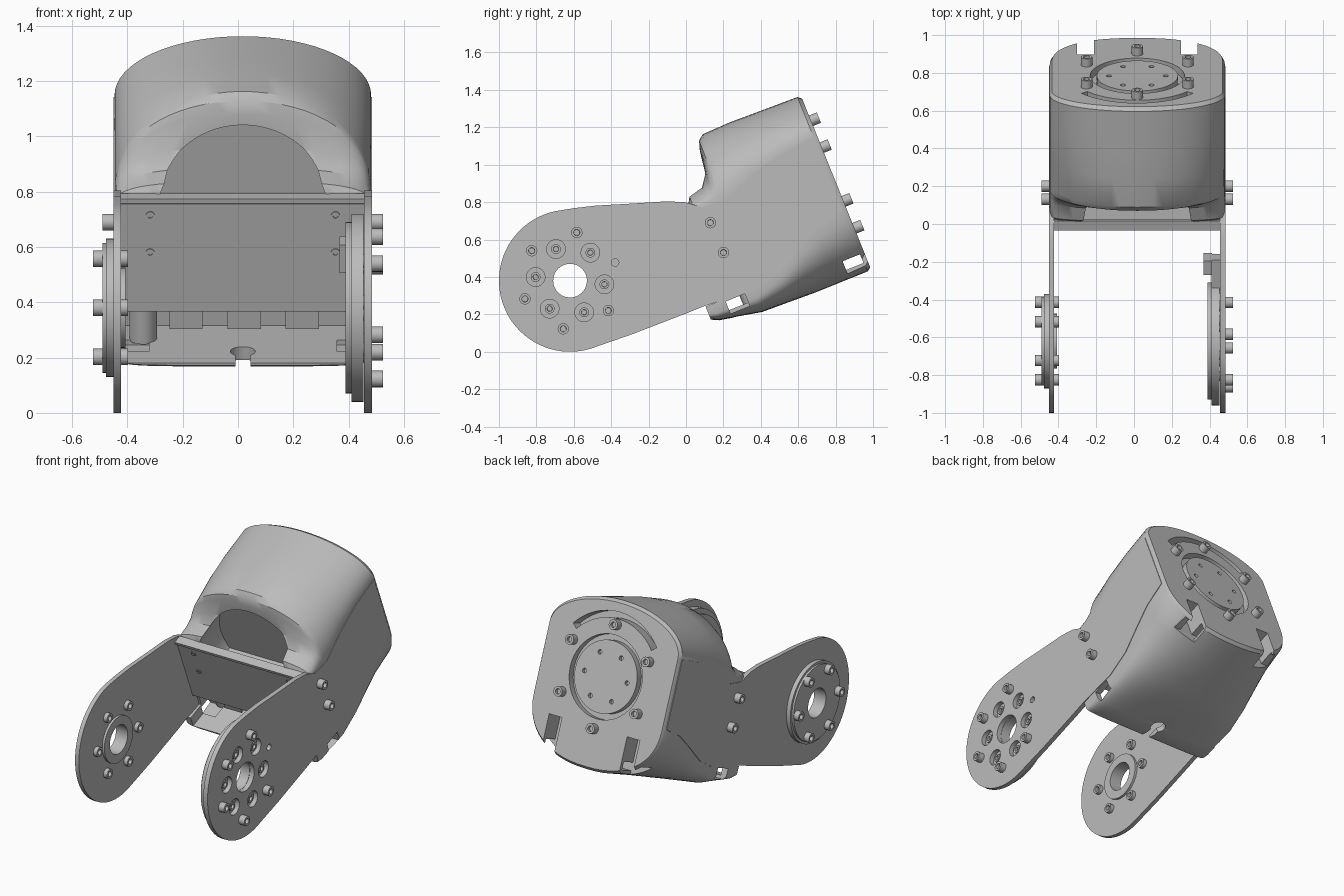
import bpy, bmesh, math
from math import cos, sin, pi, radians
from mathutils import Matrix

if "Cube" in bpy.data.objects:
    bpy.data.objects.remove(bpy.data.objects["Cube"], do_unlink=True)

grey = bpy.data.materials.new("satin_grey")
grey.use_nodes = True
colour = (0.5, 0.5, 0.5, 1)
grey.diffuse_color = colour
for node in grey.node_tree.nodes:
    if node.type == 'BSDF_PRINCIPLED':
        node.inputs["Base Color"].default_value = colour

# Local frame: x across, s along the tilted arm, t upward; origin on the pivot
FRAME = Matrix.Translation((0.0175, -0.62, 0.38)) @ Matrix.Rotation(radians(22), 4, 'X')
W = 0.464
END = 1.515
made = []


def skin(name, rings, socket=0):
    """Closed solid skinned over rings of equal point count."""
    bm = bmesh.new()
    rows = [[bm.verts.new(p) for p in ring] for ring in rings]
    for a, b in zip(rows, rows[1:]):
        for i in range(len(a)):
            j = (i + 1) % len(a)
            bm.faces.new((a[i], a[j], b[j], b[i]))
    bm.faces.new(rows[0])
    cap = bm.faces.new(rows[-1])
    bmesh.ops.recalc_face_normals(bm, faces=bm.faces[:])
    if socket:
        bmesh.ops.inset_region(bm, faces=[cap], thickness=socket)
        bmesh.ops.inset_region(bm, faces=[cap], thickness=0.001, depth=-0.02)
    bm.transform(FRAME)
    mesh = bpy.data.meshes.new(name)
    bm.to_mesh(mesh)
    bm.free()
    mesh.materials.append(grey)
    obj = bpy.data.objects.new(name, mesh)
    bpy.context.scene.collection.objects.link(obj)
    made.append(obj)
    return obj


def prism(name, pts, axis, a, b, socket=0):
    place = {'x': lambda p, q, d: (d, p, q),
             's': lambda p, q, d: (p, d, q),
             't': lambda p, q, d: (p, q, d)}[axis]
    return skin(name, [[place(p, q, d) for p, q in pts] for d in (a, b)], socket)


def arc(r, a0, a1, n, centre=(0, 0)):
    return [(centre[0] + r * cos(radians(a0 + (a1 - a0) * i / n)),
             centre[1] + r * sin(radians(a0 + (a1 - a0) * i / n))) for i in range(n + 1)]


def cyl(name, axis, a, b, r, centre=(0, 0), n=48, socket=0):
    return prism(name, arc(r, 0, 360, n, centre)[:-1], axis, a, b, socket)


def box(name, x, s, t):
    return prism(name, [(x[0], t[0]), (x[1], t[0]), (x[1], t[1]), (x[0], t[1])], 's', *s)


def screw(name, axis, a, b, centre, r=0.03):
    return cyl(name, axis, a, b, r, centre, 20, r * 0.45)


def around(r, start, count=6):
    return arc(r, start, start + 360, count)[:-1]


def cut(obj, cutters):
    for c in cutters:
        c.hide_render = True
        mod = obj.modifiers.new("cut", 'BOOLEAN')
        mod.operation = 'DIFFERENCE'
        mod.solver = 'EXACT'
        mod.object = c
    deps = bpy.context.evaluated_depsgraph_get()
    mesh = bpy.data.meshes.new_from_object(obj.evaluated_get(deps))
    obj.modifiers.clear()
    obj.data = mesh


def discard(cutters):
    for c in cutters:
        made.remove(c)
        bpy.data.objects.remove(c, do_unlink=True)


def shell_ring(s, base, edge, crown, n, w=W):
    """Flat sides from base to edge, then a superellipse to the crown."""
    pts = [(w, s, base)]
    for i in range(33):
        a = pi * i / 32
        c, d = cos(a), abs(sin(a))
        pts.append((math.copysign(w * abs(c) ** (2 / n), c), s,
                    edge + (crown - edge) * d ** (2 / n)))
    return pts + [(-w, s, base)]


# Upper cover with front feet, and lower cover with an open tray at the front
upper = skin("upper_cover", [shell_ring(s, -0.1, e, c, n) for s, e, c, n in (
    (0.74, 0.08, 0.15, 3), (0.76, 0.09, 0.185, 3), (0.84, 0.09, 0.205, 3),
    (0.885, 0.09, 0.27, 2.6), (0.905, 0.09, 0.39, 2.2), (0.92, 0.09, 0.435, 2.1),
    (0.95, 0.1, 0.46, 2), (1.11, 0.165, 0.465, 2), (1.29, 0.205, 0.46, 2),
    (1.495, 0.225, 0.455, 2))] + [shell_ring(END, -0.1, 0.22, 0.437, 2, W - 0.012)])
lower = skin("lower_cover", [shell_ring(s, b, e, c, n) for s, b, e, c, n in (
    (0.62, -0.4, -0.42, -0.475, 6), (0.66, -0.4, -0.42, -0.495, 6),
    (0.735, -0.4, -0.42, -0.51, 5), (0.745, -0.1, -0.42, -0.51, 5),
    (0.89, -0.1, -0.42, -0.54, 4), (1.05, -0.1, -0.38, -0.545, 3),
    (1.195, -0.1, -0.3, -0.55, 2.6), (1.33, -0.1, -0.235, -0.55, 2.4),
    (1.495, -0.1, -0.2, -0.55, 2.3))] + [shell_ring(END, -0.1, -0.2, -0.535, 2.3, W - 0.012)])

seat = cyl("seat_cutter", 's', 1.47, 1.6, 0.25)
mouth = cyl("mouth_cutter", 's', 0.5, 0.96, 0.32, (0, 0.03), 64)
slot = prism("slot_cutter", arc(0.385, 40, 140, 24) + arc(0.345, 140, 40, 24), 's', 1.44, 1.6)
tray = box("tray_cutter", (-0.425, 0.425), (0.5, 0.98), (-0.465, -0.3))
key_slot = box("key_slot_cutter", (-0.027, 0.027), (0.5, 0.72), (-0.7, -0.44))
key_hole = cyl("key_hole_cutter", 't', -0.7, -0.44, 0.045, (0, 0.73))
end_slot = box("end_slot_cutter", (-0.6, 0.6), (1.39, 1.49), (-0.5, -0.45))
sides = []
for d in (-1, 1):
    sides.append(box("window_cutter", sorted((d * 0.34, d * 0.6)), (0.73, 0.84), (-0.485, -0.415)))
    sides.append(box("notch_cutter", sorted((d * 0.23, d * 0.32)), (1.39, 1.6), (-0.7, -0.3)))
cut(upper, [seat, mouth, slot])
cut(lower, [seat, tray, key_slot, key_hole, end_slot] + sides)
discard([seat, mouth, slot, tray, key_slot, key_hole, end_slot] + sides)

# Output flange and its screws
flange = cyl("output_flange", 's', 1.45, END, 0.215, n=64)
dots = [cyl("dot_cutter", 's', 1.49, 1.6, 0.014, p, 12) for p in around(0.15, 0)]
cut(flange, dots)
discard(dots)
for p in around(0.31, 90):
    screw("flange_screw", 's', 1.5, 1.56, p)

# Front panel, strip, screws and the blocks beneath it
box("front_panel", (-0.44, 0.44), (0.705, 0.742), (-0.3, 0.12))
box("panel_strip", (-0.44, 0.44), (0.69, 0.745), (0.127, 0.145))
for x in (-0.335, 0.335):
    for t in (0.075, -0.07):
        screw("panel_screw", 's', 0.72, 0.7, (x, t), 0.016)
for x in (-0.205, 0.005, 0.215):
    box("tray_block", (x - 0.06, x + 0.06), (0.75, 0.99), (-0.385, -0.29))
cyl("tray_post", 't', -0.47, -0.29, 0.05, (-0.36, 0.86), 24)

# Side plates share one outline
outline = arc(0.38, 80, 270, 40) + [
    (0.2, -0.39), (0.51, -0.395), (0.62, -0.395), (0.88, -0.415), (1.05, -0.38),
    (1.2, -0.3), (1.33, -0.235), (1.49, -0.2), (1.49, 0.22), (1.29, 0.205),
    (1.11, 0.16), (0.92, 0.085), (0.8, 0.1), (0.73, 0.157), (0.64, 0.199),
    (0.45, 0.262), (0.28, 0.32), (0.163, 0.352)]
left = prism("left_plate", outline, 'x', 0.4375, 0.4675)
right = prism("right_plate", outline, 'x', -0.4675, -0.44)

# Left pivot: stepped inner disc, ring of holes and screws, connector
disc = cyl("left_drive_disc", 'x', 0.392, 0.436, 0.34, n=64)
step = cyl("left_drive_step", 'x', 0.372, 0.393, 0.31, n=64)
bore = cyl("bore_cutter", 'x', -1, 1, 0.09)
holes = [cyl("hole_cutter", 'x', 0.43, 0.6, 0.05, p, 24) for p in around(0.185, 32)]
pin = cyl("pin_cutter", 'x', 0.43, 0.6, 0.02, (0.26, 0), 16)
cut(left, [bore, pin] + holes)
cut(disc, [bore])
cut(step, [bore])
discard(holes + [pin])
for i, p in enumerate(around(0.26, 0)):
    if i:
        screw("left_pivot_screw", 'x', 0.46, 0.507, p)
for p in around(0.185, 32):
    screw("left_inner_screw", 'x', 0.43, 0.455, p, 0.026)
box("connector_arm", (0.392, 0.438), (0.3, 0.49), (-0.02, 0.07))
box("connector_block", (0.35, 0.395), (0.41, 0.49), (-0.03, 0.08))

# Right pivot: outer bearing ring, inner collar, screws on both faces
ring = cyl("right_bearing_ring", 'x', -0.467, -0.495, 0.25, n=64)
lip = cyl("right_bearing_lip", 'x', -0.494, -0.508, 0.235, n=64)
collar = cyl("right_collar", 'x', -0.441, -0.425, 0.145)
for obj in (right, ring, lip, collar):
    cut(obj, [bore])
discard([bore])
for p in around(0.205, -22):
    screw("right_outer_screw", 'x', -0.5, -0.5425, p)
    screw("right_inner_screw", 'x', -0.45, -0.415, p)

# Screws joining the plates to the body
for p in ((0.812, 0.006), (0.817, -0.168)):
    screw("left_body_screw", 'x', 0.46, 0.507, p)
    screw("right_body_screw", 'x', -0.46, -0.507, p)

bpy.ops.object.select_all(action='DESELECT')
for obj in made:
    obj.select_set(True)
bpy.context.view_layer.objects.active = made[0]
bpy.ops.object.shade_smooth_by_angle(angle=radians(32))
